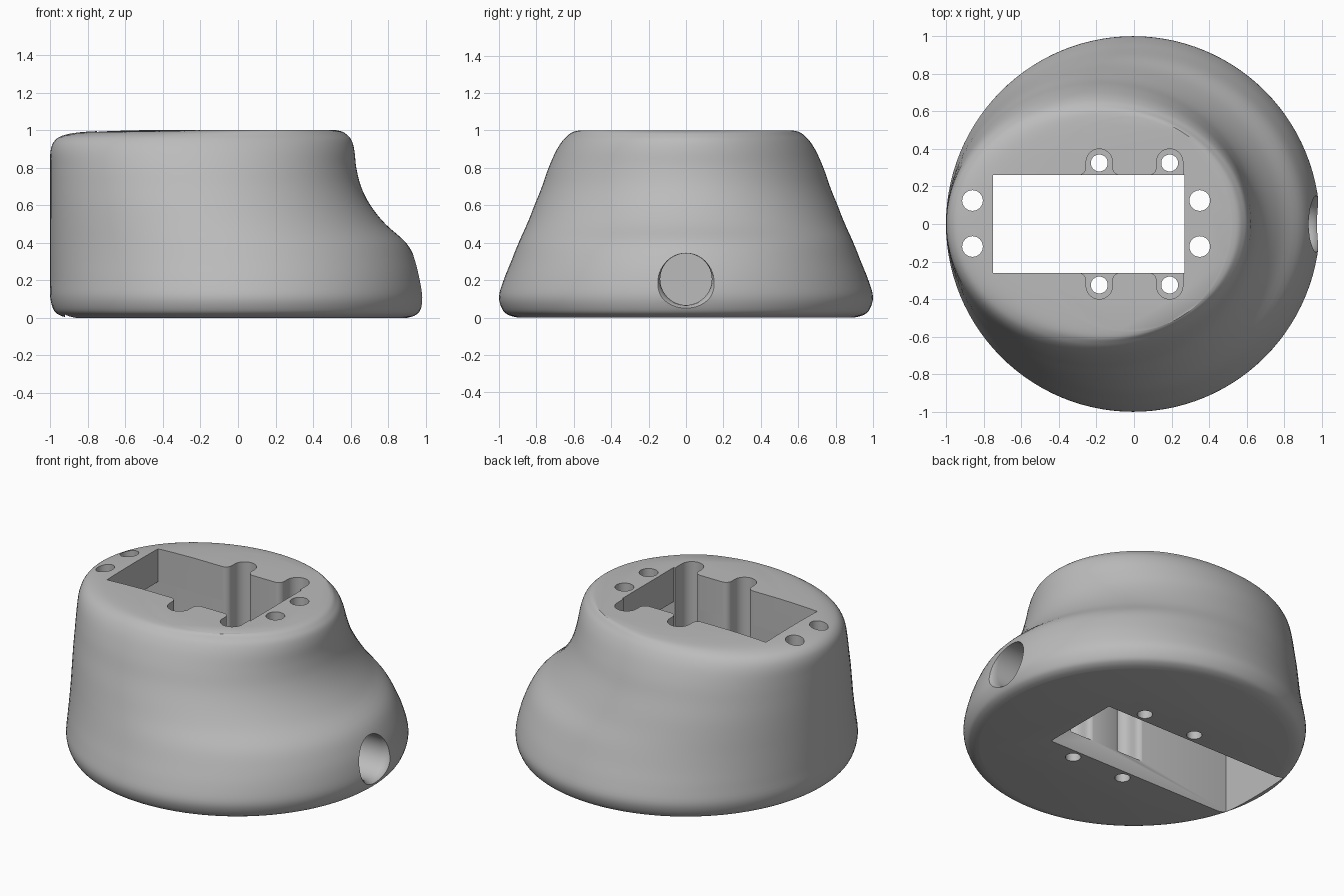
import bpy, bmesh, math
from mathutils import Matrix, Vector

if "Cube" in bpy.data.objects:
    bpy.data.objects.remove(bpy.data.objects["Cube"])

grey = bpy.data.materials.new("plain grey")
grey.use_nodes = True
COLOUR = (0.5, 0.5, 0.5, 1)
grey.diffuse_color = COLOUR
grey.node_tree.nodes["Principled BSDF"].inputs["Base Color"].default_value = COLOUR


def make_object(name, bm):
    bmesh.ops.recalc_face_normals(bm, faces=bm.faces)
    mesh = bpy.data.meshes.new(name)
    bm.to_mesh(mesh)
    bm.free()
    mesh.materials.append(grey)
    obj = bpy.data.objects.new(name, mesh)
    bpy.context.collection.objects.link(obj)
    return obj


def loft(name, rings):
    """Skin a list of closed rings and cap both ends."""
    bm = bmesh.new()
    rows = [[bm.verts.new(p) for p in ring] for ring in rings]
    n = len(rows[0])
    for low, high in zip(rows, rows[1:]):
        for i in range(n):
            j = (i + 1) % n
            bm.faces.new((low[i], low[j], high[j], high[i]))
    bm.faces.new(rows[0][::-1])
    bm.faces.new(rows[-1])
    return make_object(name, bm)


def prism(name, outline, z0, z1):
    return loft(name, [[(x, y, z) for x, y in outline] for z in (z0, z1)])


def box(name, x0, x1, half_y, z0, z1):
    return prism(name, [(x0, -half_y), (x1, -half_y), (x1, half_y), (x0, half_y)], z0, z1)


def arc(cx, cy, r, start, end, n):
    angles = [math.radians(start + (end - start) * i / n) for i in range(n + 1)]
    return [(cx + r * math.cos(a), cy + r * math.sin(a)) for a in angles]


def bore(name, x, y, r, z0, z1):
    return prism(name, arc(x, y, r, 0, 360, 32)[:-1], z0, z1)


def spline(rows, steps):
    """Smooth interpolation through all rows of values."""
    pts = [Vector(r) for r in rows]
    pts = [pts[0]] + pts + [pts[-1]]
    out = []
    for a, b, c, d in zip(pts, pts[1:], pts[2:], pts[3:]):
        for i in range(steps):
            t = i / steps
            out.append(0.5 * (2 * b + (c - a) * t + (2 * a - 5 * b + 4 * c - d) * t * t
                              + (3 * b - a - 3 * c + d) * t ** 3))
    return out + [pts[-1]]


# Housing: oval sections given as height, left edge, right edge, half depth
SECTIONS = [
    (0, -.90, .90, .90), (.012, -.945, .94, .945), (.04, -.98, .97, .98),
    (.11, -1, .99, 1), (.2, -1, .98, .975), (.3, -1, .95, .935),
    (.4, -1, .895, .895), (.5, -1, .785, .85), (.6, -1, .705, .81),
    (.7, -1, .655, .77), (.8, -1, .63, .735), (.89, -.998, .62, .695),
    (.945, -.975, .605, .66), (.975, -.92, .58, .63), (.992, -.8, .555, .605),
    (1, -.56, .52, .57),
]


def oval(section):
    z, left, right, half = section
    cx, rx = (left + right) / 2, (right - left) / 2
    angles = [math.tau * i / 112 for i in range(112)]
    return [(cx + rx * math.cos(a), half * math.sin(a), z) for a in angles]


# Vector only carries three or four values, which suits the section rows
housing = loft("housing", [oval(s) for s in spline(SECTIONS, 4)])

# Main cavity below, with a smaller window through the top plate
cutters = [box("cavity_cutter", -.92, .41, .262, -.1, .78),
           box("window_cutter", -.75, .27, .26, .5, 1.2)]

# Mounting holes at both ends of the window
for x in (-.86, .35):
    for y in (-.12, .125):
        cutters.append(bore("mount_cutter", x, y, .055, .6, 1.2))


# Screw pockets beside the window, with flared mouths
def pocket(x, side, flare_right):
    r, f, wall, cy = .07, .04, .26, .33
    pts = arc(x, cy, r, 0, 180, 20)
    pts += arc(x - r - f, wall + f, f, 0, -90, 8) + [(x - r - f, .2)]
    if flare_right:
        pts += [(x + r + f, .2)] + arc(x + r + f, wall + f, f, 270, 180, 8)
    else:
        pts += [(x + r, .2)]
    return prism("pocket_cutter", [(px, py * side) for px, py in pts], .12, 1.2)


for x in (-.185, .19):
    for side in (-1, 1):
        cutters.append(pocket(x, side, x < 0))
        cutters.append(bore("screw_cutter", x, side * .325, .045, -.1, .3))

# Cable hole with a rounded mouth, running along x
CABLE = [(.3, .138), (.925, .138), (.95, .142), (.97, .151), (.985, .165), (1.0, .19), (1.1, .3)]
cutters.append(loft("cable_cutter", [
    [(x, py, pz) for py, pz in arc(0, .205, r, 0, 360, 48)[:-1]] for x, r in CABLE]))

# Carve everything out of the housing
bpy.context.view_layer.objects.active = housing
for cutter in cutters:
    mod = housing.modifiers.new("cut", 'BOOLEAN')
    mod.operation = 'DIFFERENCE'
    mod.solver = 'EXACT'
    mod.object = cutter
    bpy.ops.object.modifier_apply(modifier=mod.name)
    bpy.data.objects.remove(cutter)

bpy.ops.object.select_all(action='DESELECT')
housing.select_set(True)
bpy.ops.object.shade_smooth_by_angle(angle=math.radians(32))
